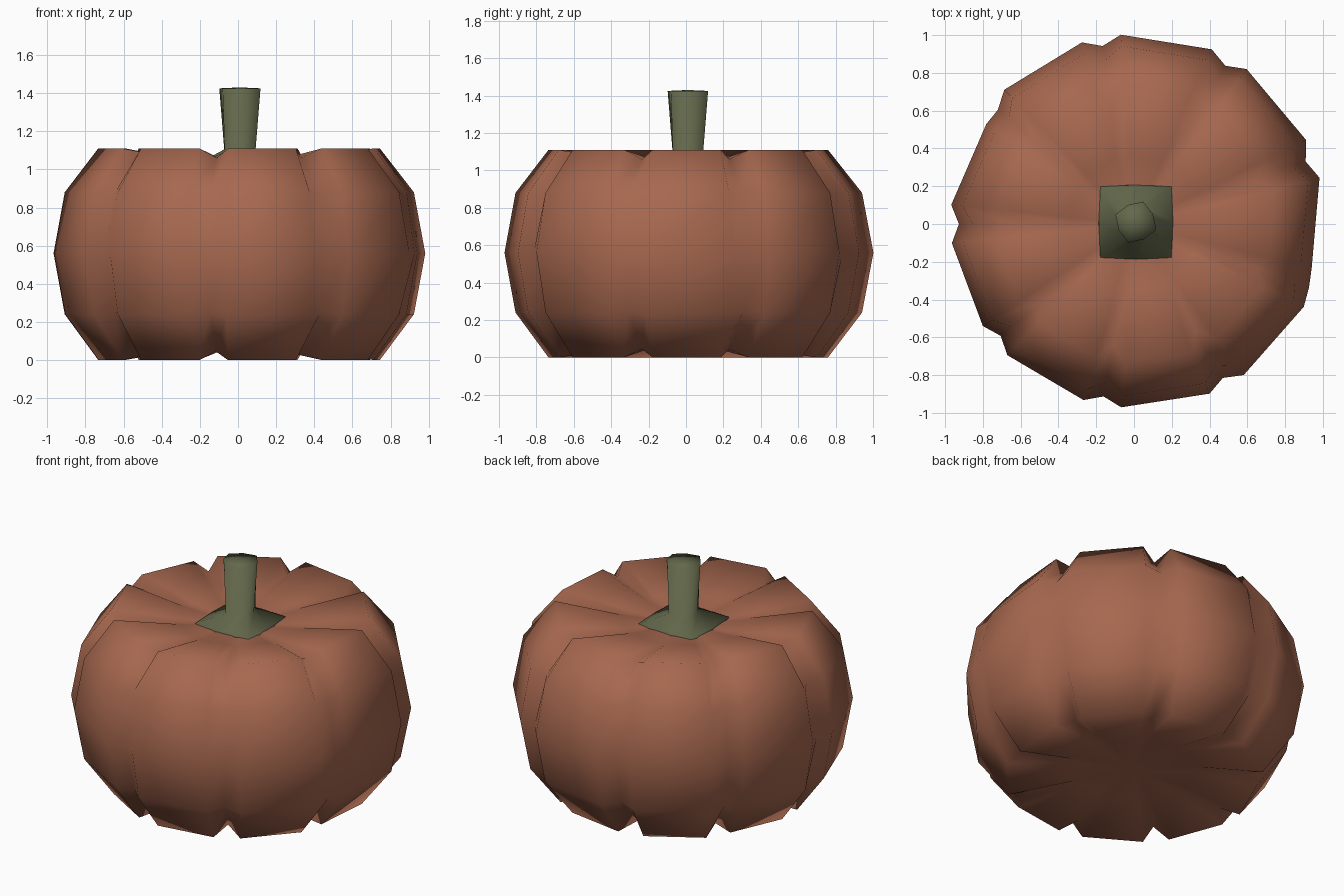
import bpy, bmesh
from math import sin, cos, radians

if "Cube" in bpy.data.objects:
    bpy.data.objects.remove(bpy.data.objects["Cube"], do_unlink=True)


def material(name, rgb):
    m = bpy.data.materials.new(name)
    m.use_nodes = True
    m.diffuse_color = (*rgb, 1)
    bsdf = m.node_tree.nodes["Principled BSDF"]
    bsdf.inputs["Base Color"].default_value = (*rgb, 1)
    bsdf.inputs["Roughness"].default_value = 0.8
    return m


def loft(name, rings, mat, bottom, top):
    """Skin a stack of point rings from bottom to top and close both ends with a fan."""
    bm = bmesh.new()
    loops = [[bm.verts.new(p) for p in ring] for ring in rings]
    n = len(loops[0])
    for a, b in zip(loops, loops[1:]):
        for i in range(n):
            j = (i + 1) % n
            bm.faces.new((a[i], a[j], b[j], b[i]))
    low, high = bm.verts.new(bottom), bm.verts.new(top)
    for i in range(n):
        j = (i + 1) % n
        bm.faces.new((loops[0][j], loops[0][i], low))
        bm.faces.new((loops[-1][i], loops[-1][j], high))
    bmesh.ops.recalc_face_normals(bm, faces=bm.faces)
    for f in bm.faces:
        f.smooth = True
    mesh = bpy.data.meshes.new(name)
    bm.to_mesh(mesh)
    bm.free()
    mesh.materials.append(mat)
    obj = bpy.data.objects.new(name, mesh)
    bpy.context.collection.objects.link(obj)
    return obj


orange = material("dusty orange", (0.385, 0.138, 0.078))
green = material("dull green", (0.125, 0.138, 0.07))

# Gourd body: nine flat-fronted ribs, each with two edges and a groove after it
RIBS = 9
RIB_PROFILE = [(0.36, 0.06), (0.75, 0), (0.93, 0.24), (0.99, 0.56),
               (0.93, 0.88), (0.75, 1.11), (0.36, 1.05)]
GROOVE_PROFILE = [(0.34, 0.06), (0.66, 0.045), (0.87, 0.25), (0.945, 0.56),
                  (0.87, 0.87), (0.66, 1.06), (0.34, 1.04)]
# Worn ribs that sit nearly flush with the groove beside them
FLUSH = {-14: 0.965, 146: 0.96, -20: 1.03}


def body_ring(level):
    points = []
    for k in range(RIBS):
        for step in (-14, 14, 20):
            angle = 40 * k + step
            profile = GROOVE_PROFILE if step == 20 else RIB_PROFILE
            r, z = profile[level]
            key = angle if angle <= 180 else angle - 360
            lean = 0.025 * cos(radians(angle - 40))
            r = (r * (1 + lean)) * FLUSH.get(key, 1)
            a = radians(angle)
            points.append((r * cos(a), r * sin(a), z))
    return points


loft("gourd_body", [body_ring(i) for i in range(len(RIB_PROFILE))],
     orange, (0, 0, 0.06), (0, 0, 1.02))


# Stem: square flared foot, narrow neck, twisting up to a wider blunt tip
def stem_ring(corner, side, z, twist):
    points = []
    for i in range(8):
        a = radians(45 * i + twist)
        r = corner if i % 2 else side
        points.append((0.01 + r * cos(a), 0.01 + r * sin(a), z))
    return points


loft("stem", [stem_ring(0.27, 0.2, 1.02, 0),
              stem_ring(0.265, 0.195, 1.045, 0),
              stem_ring(0.095, 0.083, 1.105, 15),
              stem_ring(0.115, 0.1, 1.425, 25)],
     green, (0.01, 0.01, 1.0), (0.01, 0.01, 1.43))
